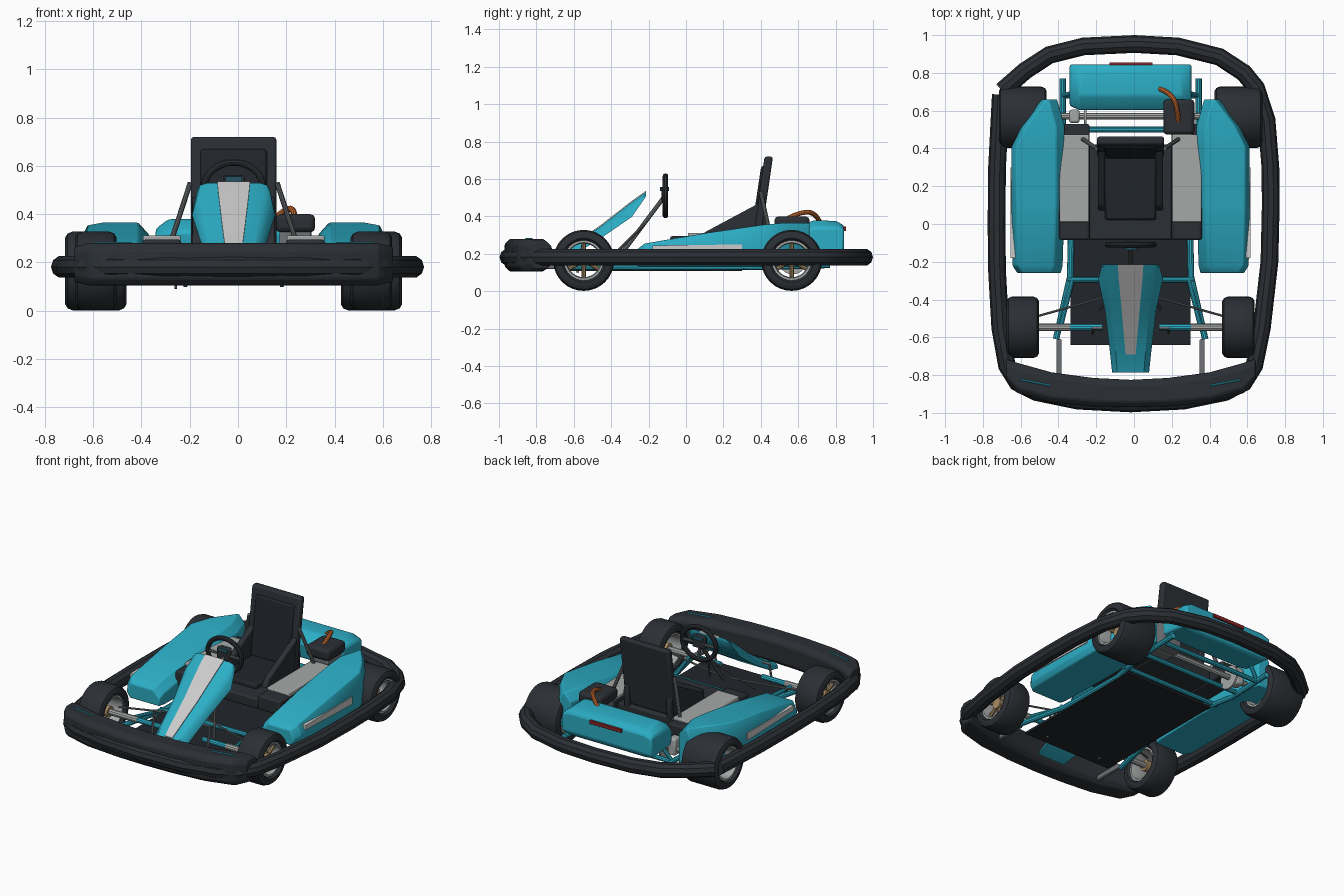
import bpy, bmesh, math
from mathutils import Vector

if "Cube" in bpy.data.objects:
    bpy.data.objects.remove(bpy.data.objects["Cube"])

def mat(name, rgb):
    m = bpy.data.materials.new(name)
    m.diffuse_color = (*rgb, 1)
    m.use_nodes = True
    m.node_tree.nodes["Principled BSDF"].inputs["Base Color"].default_value = m.diffuse_color
    return m

TEAL = mat("teal", (0.025, 0.42, 0.56))
DARK = mat("dark", (0.024, 0.028, 0.034))
PAD = mat("pad", (0.015, 0.018, 0.023))
WHITE = mat("white", (0.75, 0.77, 0.74))
GREY = mat("grey", (0.38, 0.39, 0.39))
STEEL = mat("steel", (0.16, 0.17, 0.18))
BRONZE = mat("bronze", (0.40, 0.27, 0.13))
ORANGE = mat("orange", (0.6, 0.15, 0.03))
RED = mat("red", (0.25, 0.02, 0.02))

def finish(bm, name, m, bevel=0.0, smooth=True):
    bmesh.ops.recalc_face_normals(bm, faces=bm.faces)
    me = bpy.data.meshes.new(name)
    bm.to_mesh(me)
    bm.free()
    o = bpy.data.objects.new(name, me)
    bpy.context.collection.objects.link(o)
    me.materials.append(m)
    if bevel:
        b = o.modifiers.new("bevel", 'BEVEL')
        b.width, b.segments, b.limit_method = bevel, 2, 'ANGLE'
    if smooth:
        bpy.ops.object.select_all(action='DESELECT')
        o.select_set(True)
        bpy.context.view_layer.objects.active = o
        bpy.ops.object.shade_smooth_by_angle(angle=math.radians(35))
    return o

def loft(name, rings, m, bevel=0.0, loop=False):
    bm = bmesh.new()
    vs = [[bm.verts.new(p) for p in r] for r in rings]
    n = len(rings[0])
    for i in range(len(vs) if loop else len(vs) - 1):
        a, b = vs[i], vs[(i + 1) % len(vs)]
        for j in range(n):
            k = (j + 1) % n
            bm.faces.new((a[j], a[k], b[k], b[j]))
    if not loop:
        bm.faces.new(vs[0])
        bm.faces.new(vs[-1])
    return finish(bm, name, m, bevel)

def box(name, x, y, z, m, bevel=0.006):
    return loft(name, [[(a, y[0], z[0]), (a, y[1], z[0]), (a, y[1], z[1]), (a, y[0], z[1])] for a in x], m, bevel)

def lathe(name, c, prof, m, seg=32, loop=True):
    rings = [[(c[0] + x, c[1] + r * math.cos(t), c[2] + r * math.sin(t))
              for t in (2 * math.pi * i / seg for i in range(seg))] for x, r in prof]
    return loft(name, rings, m, loop=loop)

def tube(name, pts, r, m, cyclic=False, smooth_path=False):
    cu = bpy.data.curves.new(name, 'CURVE')
    cu.dimensions, cu.bevel_depth, cu.bevel_resolution = '3D', r, 3
    cu.use_fill_caps = True
    sp = cu.splines.new('NURBS' if smooth_path else 'POLY')
    sp.points.add(len(pts) - 1)
    for p, q in zip(sp.points, pts):
        p.co = (*q, 1)
    sp.use_cyclic_u = cyclic
    if smooth_path:
        sp.use_endpoint_u, sp.order_u, sp.resolution_u = True, 3, 6
    tmp = bpy.data.objects.new(name, cu)
    bpy.context.collection.objects.link(tmp)
    bm = bmesh.new()
    bm.from_mesh(tmp.to_mesh())
    bpy.data.objects.remove(tmp)
    return finish(bm, name, m)

# Wheels: tyre, rim ring, hub and spokes
for s, side in ((-1, "left"), (1, "right")):
    for end, y, w in (("front", -0.547, 0.086), ("rear", 0.565, 0.127)):
        c, n = (s * 0.571, y, 0.165), f"{end}_{side}"
        lathe("tyre_" + n, c, [(-w + .02, .103), (-w, .118), (-w, .138), (-w + .01, .155), (-w + .03, .163),
              (w - .03, .163), (w - .01, .155), (w, .138), (w, .118), (w - .02, .103)], DARK)
        q = w - .015
        lathe("rim_" + n, c, [(-q, .108), (-q, .095), (-q + .02, .09), (q - .02, .09), (q, .095), (q, .108)], GREY)
        lathe("hub_" + n, c, [(-.05, .035), (.05, .035)], BRONZE, 16, False)
        for i in range(6):
            t = i * math.pi / 3 + math.pi / 6
            d = Vector((0, math.cos(t), math.sin(t)))
            o = Vector(c) + Vector((s * 0.03, 0, 0))
            tube(f"spoke_{n}_{i}", [o + d * .03, o + d * .095], .012, BRONZE)

# Perimeter bumper tube, open at the rear left corner
path = [(-.687, .685), (-.707, .3), (-.71, 0), (-.707, -.25), (-.69, -.55), (-.655, -.75), (-.6, -.84), (-.5, -.89),
        (-.28, -.935), (0, -.95), (.28, -.935), (.5, -.89), (.6, -.84), (.655, -.75), (.695, -.55), (.735, -.2),
        (.742, .1), (.74, .3), (.72, .55), (.665, .72), (.6, .8), (.47, .885), (.25, .94), (0.02, .953),
        (-.25, .94), (-.43, .895), (-.56, .81), (-.68, .705)]
tube("bumper_tube", [(x, y, .182) for x, y in path], .047, DARK)

# Front bumper fairing
st = [(.66, -.83, -.715, .03), (.6, -.895, -.735, 0), (.42, -.945, -.785, 0), (.2, -.965, -.815, 0)]
st = [(-x, a, b, e) for x, a, b, e in st] + [(0, -.97, -.825, 0)] + st[::-1]
rings = []
for x, a, b, e in st:
    lo, hi, k = .105 + e / 2, .28 - e / 2, .028
    rings.append([(x, a, lo + k), (x, a + k, lo), (x, b - k, lo), (x, b, lo + k),
                  (x, b, hi - k), (x, b - k, hi), (x, a + k, hi), (x, a, hi - k)])
loft("front_bumper", rings, DARK, .008)

for s, side in ((-1, "left"), (1, "right")):
    # Front marker strip and bumper strut
    tube("marker_strip_" + side, [(s * .425, -.855, .28), (s * .58, -.825, .28)], .005, TEAL)
    box("bumper_strut_" + side, (s * .365, s * .392), (-.82, -.61), (.12, .15), STEEL)
    # Side pod
    rings = []
    for y, i, o, h in ((-.26, .37, .6, .225), (-.22, .36, .625, .255), (.1, .35, .63, .31),
                       (.41, .35, .63, .355), (.52, .35, .575, .365), (.66, .39, .47, .365)):
        rings.append([(s * i, y, .13), (s * (o - .02), y, .13), (s * o, y, .16), (s * o, y, h - .05),
                      (s * (o - .025), y, h), (s * (i + .045), y, h), (s * i, y, h - .05)])
    loft("side_pod_" + side, rings, TEAL, .006)
    loft("pod_panel_" + side, [[(s * x, -.18, .215), (s * x, .3, .2), (s * x, .3, .25), (s * x, -.18, .245)]
                               for x in (.61, .635)], WHITE)
    # Box beside the seat with pale lid
    box("side_box_" + side, (s * .217, s * .378), (-.085, .53), (.2, .295), DARK, .012)
    box("side_box_lid_" + side, (s * .22, s * .376), (.01, .475), (.28, .312), GREY)
    # Frame rail, axle arm, tie rod, pedal
    tube("frame_rail_" + side, [(s * .395, -.61, .13), (s * .32, -.28, .13), (s * .31, .2, .13),
                                (s * .36, .45, .13), (s * .36, .77, .14)], .017, TEAL)
    tube("kingpin_arm_" + side, [(s * .32, -.547, .165), (s * .54, -.547, .165)], .02, GREY)
    tube("axle_arm_" + side, [(s * .15, -.547, .165), (s * .33, -.547, .165)], .017, TEAL)
    tube("axle_brace_" + side, [(s * .31, -.3, .14), (s * .37, -.547, .165)], .012, TEAL)
    tube("tie_rod_" + side, [(s * .5, -.49, .18), (s * .04, -.36, .2)], .006, STEEL)
    tube("column_stay_" + side, [(s * .16, -.45, .13), (s * .01, -.22, .36)], .007, STEEL)
    tube("pedal_" + side, [(s * .2, -.58, .1), (s * .2, -.55, .26), (s * .15, -.55, .26)], .008, STEEL)
    # Seat bolster and stay
    rings = [[(s * x, .06, .25), (s * x, .42, .25), (s * x, .43, .36), (s * x, .395, .48), (s * x, .37, .46),
              (s * x, .1, .315)] for x in (.135, .172)]
    loft("seat_bolster_" + side, rings, DARK, .008)
    tube("seat_stay_" + side, [(s * .18, .4, .53), (s * .255, .45, .3)], .011, STEEL)
    tube("tank_bracket_" + side, [(s * .36, .68, .14), (s * .28, .7, .24)], .012, TEAL)

# Floor and cross members
box("floor_pan", (-.318, .318), (-.64, .3), (.108, .122), PAD, 0)
for i, (y, w) in enumerate(((-.295, .335), (.31, .36), (.5, .36), (.68, .36))):
    tube(f"cross_member_{i}", [(-w, y, .135), (w, y, .135)], .015, TEAL)
tube("rear_axle", [(-.55, .57, .165), (.55, .57, .165)], .018, GREY)
box("axle_bearing", (-.325, -.27), (.535, .605), (.13, .24), GREY, .012)
lathe("brake_disc", (-.24, .57, .165), [(-.006, .075), (.006, .075)], GREY, 24, False)

# Seat: base, cushion, leaning back with pad
box("seat_base", (-.22, .22), (-.085, .42), (.2, .27), DARK, .012)
box("seat_cushion", (-.135, .135), (.02, .39), (.255, .3), PAD, .015)
def slab(name, w, y0, z0, y1, z1, t, m):
    loft(name, [[(x, y0, z0), (x, y0 + t, z0), (x, y1 + t, z1), (x, y1, z1)] for x in (-w, w)], m, .012)
slab("seat_back", .177, .355, .27, .42, .72, .045, DARK)
slab("seat_back_pad", .138, .345, .29, .402, .67, .03, PAD)

# Steering fairing: hooded panel with pale centre stripe
rings, stripe = [], []
for y, z, w, v, d in ((-.785, .15, .098, .024, .035), (-.69, .19, .108, .027, .05), (-.46, .345, .135, .047, .065),
                      (-.29, .477, .172, .063, .08), (-.215, .53, .15, .068, .025)):
    rings.append([(-w, y, z - d), (-w * .93, y, z - d * .4), (-w * .72, y, z), (w * .72, y, z),
                  (w * .93, y, z - d * .4), (w, y, z - d), (w * .7, y, z - d), (-w * .7, y, z - d)])
    if y > -.75:
        stripe.append([(-v, y, z - .01), (v, y, z - .01), (v, y, z + .006), (-v, y, z + .006)])
loft("steering_fairing", rings, TEAL)
loft("fairing_stripe", stripe, WHITE)

# Steering wheel, hub, display and column
ring = [(.122 * math.cos(t), -.11, .51 + .105 * math.sin(t)) for t in (i * math.pi / 16 for i in range(32))]
tube("steering_rim", ring, .015, DARK, cyclic=True)
box("steering_hub", (-.045, .045), (-.13, -.1), (.48, .56), DARK, .008)
box("steering_display", (-.035, .035), (-.138, -.092), (.535, .558), mat("screen", (.02, .09, .13)), .002)
for i, (x, z) in enumerate(((-.115, .51), (.115, .51), (0, .41))):
    tube(f"steering_spoke_{i}", [(0, -.112, .51), (x, -.11, z)], .009, STEEL)
tube("steering_column", [(0, -.12, .5), (0, -.36, .18)], .012, STEEL)

# Rear tank pod with tail light
rings = []
for x, e in ((-.323, .05), (-.27, 0), (.27, 0), (.323, .05)):
    rings.append([(x, .62 + e * .3, .22), (x, .82, .19 + e * .3), (x, .845, .22), (x, .845, .35 - e * .3),
                  (x, .81, .375 - e * .7), (x, .68, .38 - e * .8), (x, .6 + e * .5, .33 - e * .6)])
loft("rear_tank", rings, TEAL, .012)
box("tail_light", (-.113, .117), (.84, .856), (.322, .345), RED, .002)

# Engine and exhaust pipe
box("engine_block", (.19, .32), (.49, .64), (.15, .34), STEEL)
box("engine_cover", (.173, .338), (.473, .66), (.325, .4), DARK, .02)
tube("exhaust_pipe", [(.253, .535, .385), (.25, .6, .42), (.22, .69, .425), (.155, .715, .37)], .013, ORANGE,
     smooth_path=True)

# Shift everything onto the measured centre line
for o in bpy.data.objects:
    o.location.x -= .018
